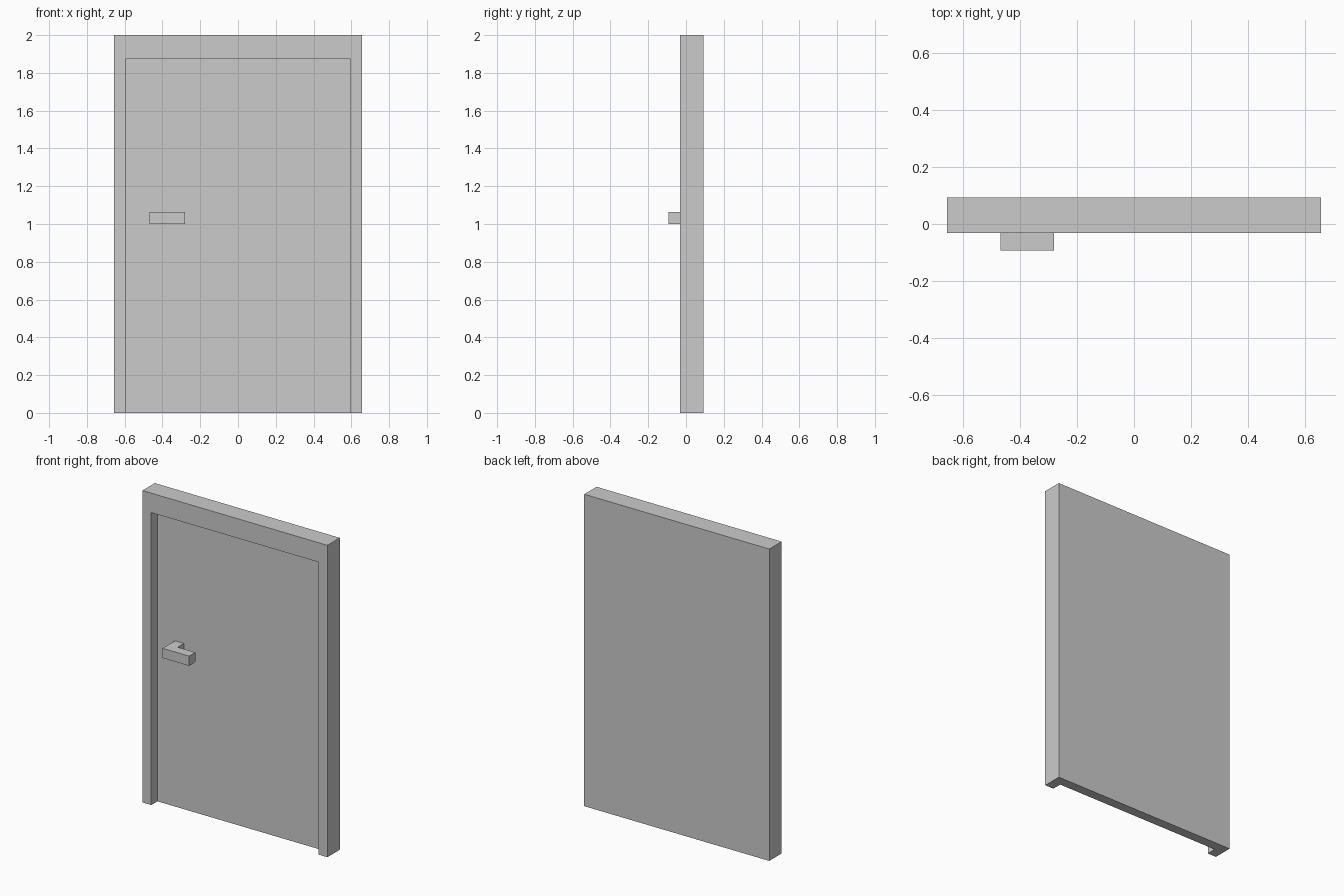
import bpy
import bmesh

if "Cube" in bpy.data.objects:
    bpy.data.objects.remove(bpy.data.objects["Cube"])

U = 1 / 16  # grid unit shared by all parts


def prism(name, outline, z0, z1):
    """Extrude an XY outline (counter-clockwise) from z0 up to z1."""
    bm = bmesh.new()
    base = bm.faces.new([bm.verts.new((x, y, z0)) for x, y in outline])
    top = bmesh.ops.extrude_face_region(bm, geom=[base])["geom"]
    verts = [v for v in top if isinstance(v, bmesh.types.BMVert)]
    bmesh.ops.translate(bm, verts=verts, vec=(0, 0, z1 - z0))
    bmesh.ops.recalc_face_normals(bm, faces=bm.faces)
    mesh = bpy.data.meshes.new(name)
    bm.to_mesh(mesh)
    bm.free()
    obj = bpy.data.objects.new(name, mesh)
    bpy.context.collection.objects.link(obj)
    return obj


def rect(x0, x1, y0, y1):
    return [(x0, y0), (x1, y0), (x1, y1), (x0, y1)]


front, panel, back = -U / 2, U / 2, 1.5 * U

# Door and frame: one slab with a recess cut into the front, open at the floor
door = prism("door_and_frame", rect(-10.5 * U, 10.5 * U, front, back), 0, 2)
recess = prism("recess_cutter", rect(-9.5 * U, 9.5 * U, front - U, panel), -U, 30 * U)
recess.hide_render = True
cut = door.modifiers.new("recess", "BOOLEAN")
cut.operation = "DIFFERENCE"
cut.solver = "EXACT"
cut.object = recess
bpy.context.view_layer.objects.active = door
bpy.ops.object.modifier_apply(modifier=cut.name)
bpy.data.objects.remove(recess)

# Handle: L-shaped lever, short stem into the panel and a bar running right
left, tip = -7.5 * U, -4.5 * U
prism("handle", [(left, front - U), (tip, front - U), (tip, front),
                 (left + U, front), (left + U, panel), (left, panel)],
      1, 1 + U)
